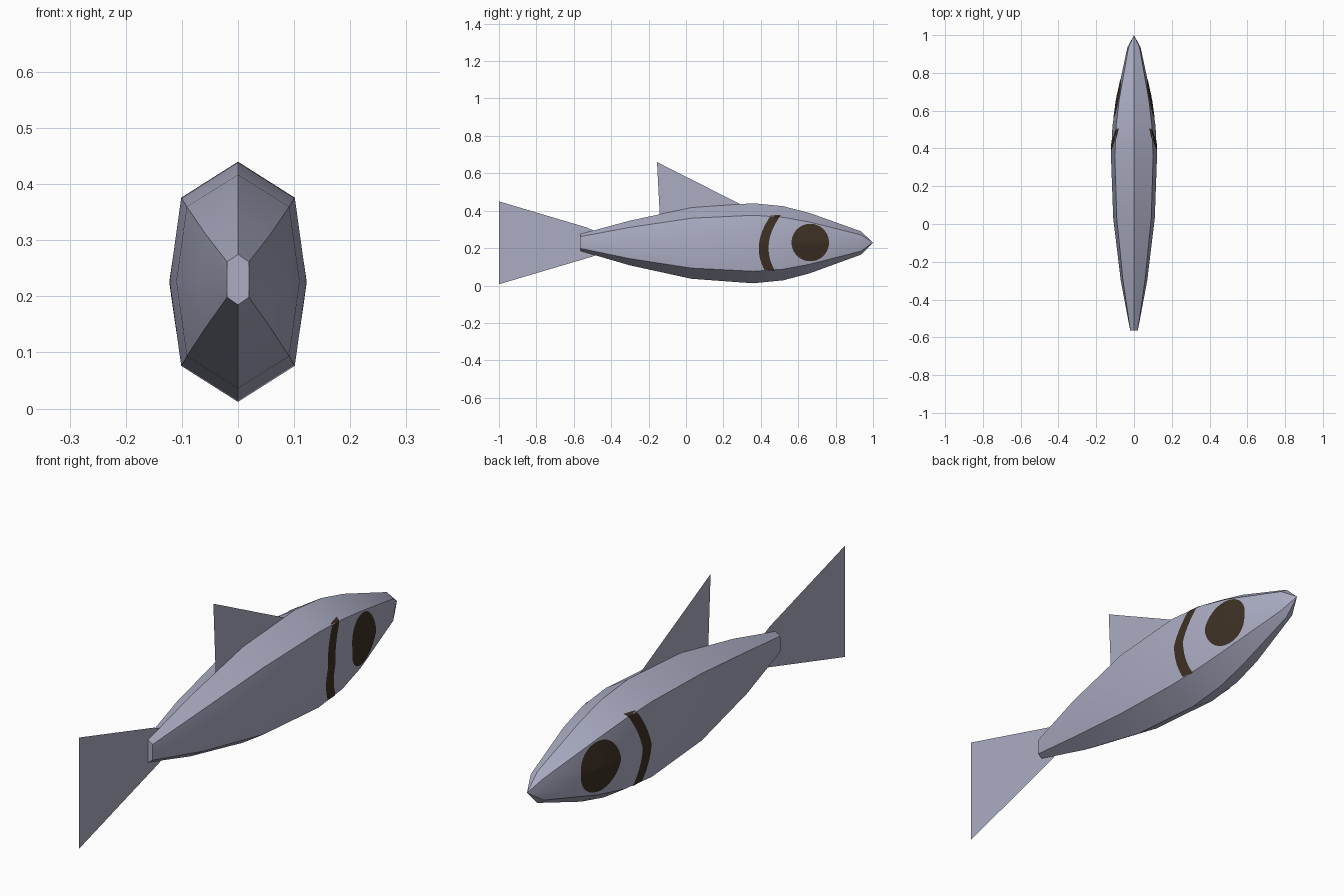
import bpy, bmesh, math
from mathutils import Vector
from mathutils.bvhtree import BVHTree

if "Cube" in bpy.data.objects:
    bpy.data.objects.remove(bpy.data.objects["Cube"])


def material(name, rgb):
    m = bpy.data.materials.new(name)
    m.diffuse_color = (*rgb, 1)
    m.use_nodes = True
    m.node_tree.nodes["Principled BSDF"].inputs["Base Color"].default_value = m.diffuse_color
    return m


GREY = material("silver grey", (0.41, 0.42, 0.55))
BROWN = material("dark brown", (0.047, 0.030, 0.017))


def finish(bm, name, mat, smooth=None):
    me = bpy.data.meshes.new(name)
    bm.to_mesh(me)
    ob = bpy.data.objects.new(name, me)
    bpy.context.collection.objects.link(ob)
    me.materials.append(mat)
    if smooth:
        bpy.ops.object.select_all(action='DESELECT')
        ob.select_set(True)
        bpy.context.view_layer.objects.active = ob
        bpy.ops.object.shade_smooth_by_angle(angle=math.radians(smooth))
    return ob


# Body: eight-sided rings (y, half width, bottom z, top z) lofted to a nose point
STATIONS = [(-0.565, 0.02, 0.185, 0.275), (-0.30, 0.07, 0.108, 0.347),
            (0.03, 0.11, 0.036, 0.417), (0.36, 0.122, 0.012, 0.44),
            (0.52, 0.114, 0.028, 0.424), (0.66, 0.094, 0.065, 0.388),
            (0.935, 0.035, 0.165, 0.29)]
bm = bmesh.new()
rings = []
for y, w, lo, hi in STATIONS:
    c, h = (lo + hi) / 2, (hi - lo) / 2
    k = 0.83 if y > -0.5 else 0.97
    half = [(0, 1), (k, 0.7), (1, 0), (k, -0.7), (0, -1), (-k, -0.7), (-1, 0), (-k, 0.7)]
    rings.append([bm.verts.new((a * w, y, c + b * h)) for a, b in half])
for r, s in zip(rings, rings[1:]):
    for i in range(8):
        j = (i + 1) % 8
        bm.faces.new((r[i], r[j], s[j], s[i]))
nose = bm.verts.new((0, 1.0, 0.23))
for i in range(8):
    bm.faces.new((rings[-1][i], rings[-1][(i + 1) % 8], nose))
bm.faces.new(rings[0])
bmesh.ops.recalc_face_normals(bm, faces=bm.faces)
surface = BVHTree.FromBMesh(bm)
finish(bm, "body", GREY, 35)


# Fins: flat sheets on the centre plane
def fin(name, outline):
    b = bmesh.new()
    f = b.faces.new([b.verts.new((0, y, z)) for y, z in outline])
    bmesh.ops.triangulate(b, faces=[f])
    finish(b, name, GREY)


fin("tail_fin", [(-1, 0.45), (-0.86, 0.23), (-1, 0.007), (-0.5, 0.155),
                 (-0.44, 0.18), (-0.44, 0.27), (-0.53, 0.31)])
fin("dorsal_fin", [(-0.155, 0.66), (-0.14, 0.37), (0.10, 0.40), (0.30, 0.43)])


# Painted marks: a grid of (y, z) points laid on the body side
def mark(name, rows, side, closed=False):
    b = bmesh.new()
    grid = []
    for row in rows:
        line = []
        for y, z in row:
            hit, n, _, _ = surface.ray_cast(Vector((side, y, z)), Vector((-side, 0, 0)))
            line.append(b.verts.new(hit + n * 0.002))
        grid.append(line)
    for r, s in zip(grid, grid[1:]):
        count = len(r)
        for i in range(count if closed else count - 1):
            j = (i + 1) % count
            b.faces.new((r[i], r[j], s[j], s[i]))
    if closed:
        b.faces.new(grid[0])
    for f in b.faces:
        f.normal_update()
        if f.normal.x * side < 0:
            f.normal_flip()
    finish(b, name, BROWN, 35)


def bezier(p, t):
    return sum(c * q for c, q in zip(((1 - t) ** 2, 2 * t * (1 - t), t * t), p))


eye = [[(0.664 + r * math.cos(a * math.pi / 20), 0.23 + r * math.sin(a * math.pi / 20))
        for a in range(40)] for r in [0.1 * i / 10 for i in range(1, 11)]]
# Gill stripe: a curved band between two arcs
stripe = []
for i in range(37):
    t = i / 36
    y0, z0 = bezier((0.42, 0.345, 0.453), t), bezier((0.083, 0.22, 0.373), t)
    y1, z1 = bezier((0.474, 0.395, 0.507), t), bezier((0.083, 0.22, 0.376), t)
    stripe.append([(y0 + (y1 - y0) * u / 4, z0 + (z1 - z0) * u / 4) for u in range(5)])

for side, label in ((1, "right"), (-1, "left")):
    mark(label + "_eye", eye, side, True)
    mark(label + "_gill_stripe", stripe, side)
